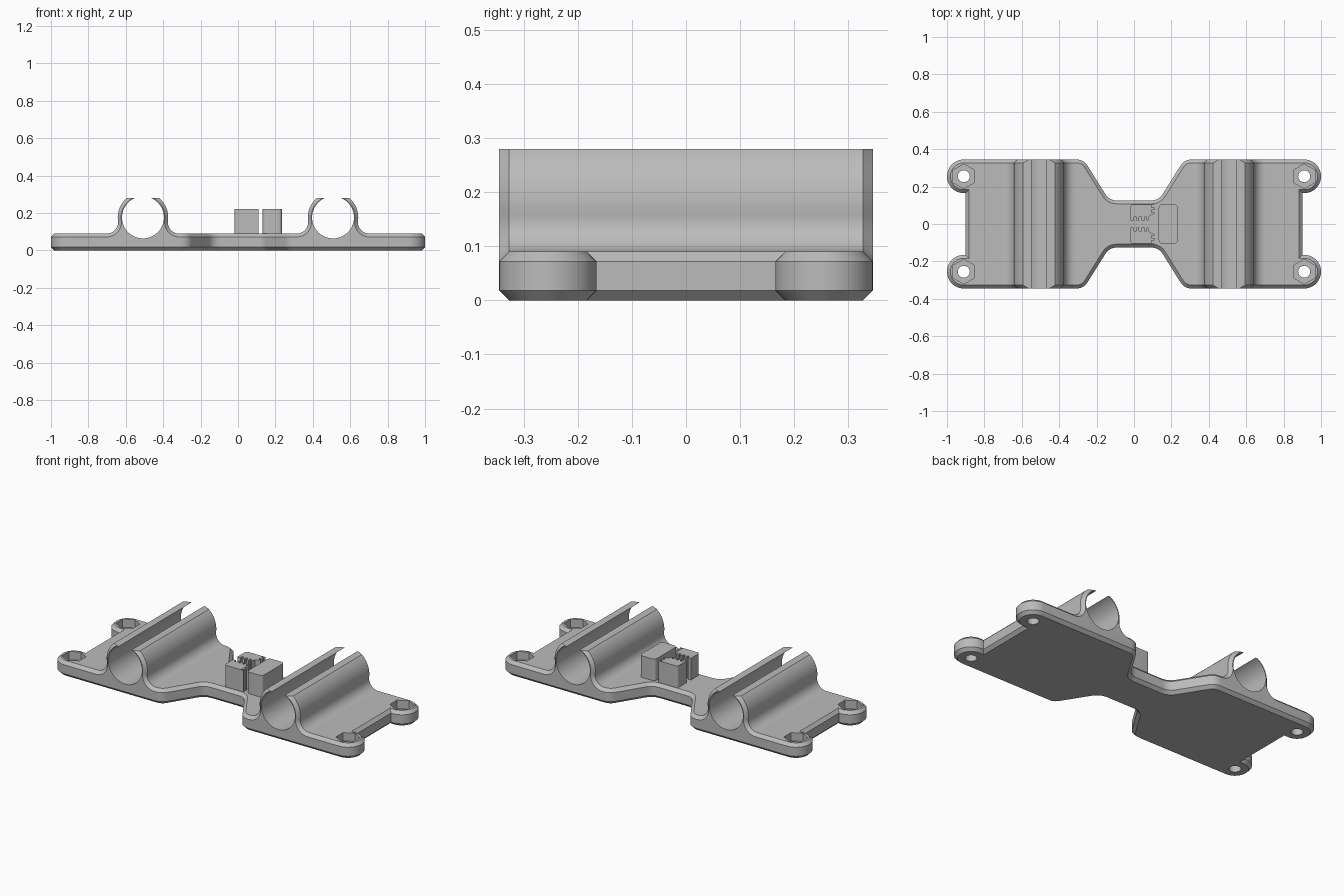
import bpy, bmesh, math
from mathutils import Matrix, Vector

cube = bpy.data.objects.get("Cube")
if cube:
    bpy.data.objects.remove(cube, do_unlink=True)

grey = bpy.data.materials.new("plain grey")
grey.use_nodes = True
COLOUR = (0.5, 0.5, 0.5, 1)
grey.diffuse_color = COLOUR
grey.node_tree.nodes["Principled BSDF"].inputs["Base Color"].default_value = COLOUR

TOP, CHAMFER, HALF_Y = 0.09, 0.018, 0.345
TUBE_X, TUBE_Z, TUBE_R, BORE_R = 0.508, 0.176, 0.135, 0.112
EAR_X, EAR_Y, EAR_R = 0.91, 0.255, 0.09


def make_object(name, bm):
    bmesh.ops.recalc_face_normals(bm, faces=bm.faces)
    mesh = bpy.data.meshes.new(name)
    bm.to_mesh(mesh)
    bm.free()
    mesh.materials.append(grey)
    obj = bpy.data.objects.new(name, mesh)
    bpy.context.collection.objects.link(obj)
    return obj


def loft(name, rings):
    """Solid skinned through equal-length rings, capped at both ends."""
    bm = bmesh.new()
    loops = [[bm.verts.new(p) for p in ring] for ring in rings]
    n = len(loops[0])
    for a, b in zip(loops, loops[1:]):
        for i in range(n):
            j = (i + 1) % n
            bm.faces.new((a[i], a[j], b[j], b[i]))
    bm.faces.new(loops[0])
    bm.faces.new(loops[-1])
    return make_object(name, bm)


def cylinder(name, radius, depth, sides, matrix):
    bm = bmesh.new()
    bmesh.ops.create_cone(bm, cap_ends=True, segments=sides, radius1=radius,
                          radius2=radius, depth=depth, matrix=matrix)
    obj = make_object(name, bm)
    obj.hide_render = True
    return obj


def arc(cx, cy, r, start, end, steps):
    angles = [math.radians(start + (end - start) * i / steps) for i in range(steps + 1)]
    return [(cx + r * math.cos(a), cy + r * math.sin(a)) for a in angles]


def round_corner(before, corner, after, t, steps=6):
    """Curve that replaces a corner, starting t away from it."""
    c = Vector(corner)
    a = c + (Vector(before) - c).normalized() * t
    b = c + (Vector(after) - c).normalized() * t
    pts = []
    for i in range(steps + 1):
        u = i / steps
        pts.append(tuple(a * (1 - u) ** 2 + c * 2 * u * (1 - u) + b * u * u))
    return pts


def inset(pts, d):
    """Mitred inward offset of a counter-clockwise outline."""
    out = []
    for i, p in enumerate(pts):
        p = Vector(p)
        d0 = (p - Vector(pts[i - 1])).normalized()
        d1 = (Vector(pts[(i + 1) % len(pts)]) - p).normalized()
        n0, n1 = Vector((-d0.y, d0.x)), Vector((-d1.y, d1.x))
        out.append(tuple(p + (n0 + n1) * d / (1 + n0.dot(n1))))
    return out


def at_z(pts, z):
    return [(x, y, z) for x, y in pts]


def finish(obj, cutters):
    bpy.ops.object.select_all(action='DESELECT')
    bpy.context.view_layer.objects.active = obj
    obj.select_set(True)
    for cutter in cutters:
        mod = obj.modifiers.new("cut", 'BOOLEAN')
        mod.operation, mod.solver, mod.object = 'DIFFERENCE', 'EXACT', cutter
        bpy.ops.object.modifier_apply(modifier=mod.name)
    bpy.ops.object.shade_smooth_by_angle(angle=math.radians(30))


# Base plate: one quarter of the outline, mirrored to all four
shoulder, waist = (0.269, HALF_Y), (0.132, 0.126)
quarter = arc(EAR_X, EAR_Y, EAR_R, -96.4, 90, 24)
quarter += round_corner((EAR_X, HALF_Y), shoulder, waist, 0.04)
quarter += round_corner(shoulder, waist, (0, waist[1]), 0.04)
outline = list(quarter)
outline += [(-x, y) for x, y in reversed(quarter)]
outline += [(-x, -y) for x, y in quarter]
outline += [(x, -y) for x, y in reversed(quarter)]
narrow = inset(outline, CHAMFER)
plate = loft("base_plate", [at_z(narrow, 0), at_z(outline, CHAMFER),
                            at_z(outline, TOP - CHAMFER), at_z(narrow, TOP)])


# Rod clamps: filleted tube section with chamfered ends
def clamp_section(e):
    r, f, fz = TUBE_R - e, 0.06 + e, 0.15
    fx = math.sqrt((r + f) ** 2 - (fz - TUBE_Z) ** 2)
    tilt = math.degrees(math.atan2(TUBE_Z - fz, fx))
    cut = math.degrees(math.asin((0.28 - TUBE_Z) / r))
    half = [(fx, 0.04)] + arc(fx, fz, f, 270, 180 - tilt, 12)
    half += arc(0, TUBE_Z, r, -tilt, cut, 16)[1:]
    return half + [(-x, z) for x, z in reversed(half)]


stations = [(-HALF_Y, CHAMFER), (CHAMFER - HALF_Y, 0), (HALF_Y - CHAMFER, 0), (HALF_Y, CHAMFER)]
plate_cutters, cutters = [], []
for side, label in ((1, "left"), (-1, "right")):
    cx = side * TUBE_X
    clamp = loft(label + "_rod_clamp",
                 [[(cx + x, y, z) for x, z in clamp_section(e)] for y, e in stations])
    bore = cylinder(label + "_bore_cutter", BORE_R, 1, 72,
                    Matrix.Translation((cx, 0, TUBE_Z)) @ Matrix.Rotation(math.pi / 2, 4, 'X'))
    finish(clamp, [bore])
    plate_cutters.append(bore)
    # Bolt holes with hexagonal nut pockets in the ears
    for end in (1, -1):
        x, y = side * EAR_X, end * EAR_Y
        plate_cutters.append(cylinder("bolt_cutter", 0.032, 0.5, 32, Matrix.Translation((x, y, 0))))
        plate_cutters.append(cylinder("nut_cutter", 0.066, 0.2, 6,
                                      Matrix.Translation((x, y, 0.14)) @ Matrix.Rotation(math.pi / 2, 4, 'Z')
                                      @ Matrix.Rotation(math.pi / 2, 4, 'Z')))
finish(plate, plate_cutters)
for cutter in plate_cutters:
    bpy.data.objects.remove(cutter, do_unlink=True)

# Belt anchor: two toothed jaws and a rounded stop block
X0, X1, Y0, Y1, DEEP, WIDE = -0.018, 0.11, 0.02, 0.105, 0.017, 0.013
jaw = round_corner((X1, Y1), (X0, Y1), (X0, Y0), 0.018) + [(X0, Y0)]
for i in range(3):
    x = 0.001 + 0.027 * i
    jaw += [(x, Y0), (x, Y0 + DEEP), (x + WIDE, Y0 + DEEP), (x + WIDE, Y0)]
jaw += [(0.076, Y0), (0.082, 0.042), (X1, 0.056)]
for i in range(2):
    y = 0.062 + 0.027 * i
    jaw += [(X1, y), (X1 - DEEP, y), (X1 - DEEP, y + WIDE), (X1, y + WIDE)]
jaw.append((X1, Y1))
for s, label in ((1, "back"), (-1, "front")):
    pts = [(x, s * y) for x, y in jaw]
    finish(loft(label + "_belt_jaw", [at_z(pts, 0.08), at_z(pts, 0.22)]), [])

corners = [(0.132, -Y1), (0.235, -Y1), (0.235, Y1), (0.132, Y1)]
block = []
for i, c in enumerate(corners):
    block += round_corner(corners[i - 1], c, corners[(i + 1) % 4], 0.022)
finish(loft("belt_stop", [at_z(block, 0.08), at_z(block, 0.22)]), [])
